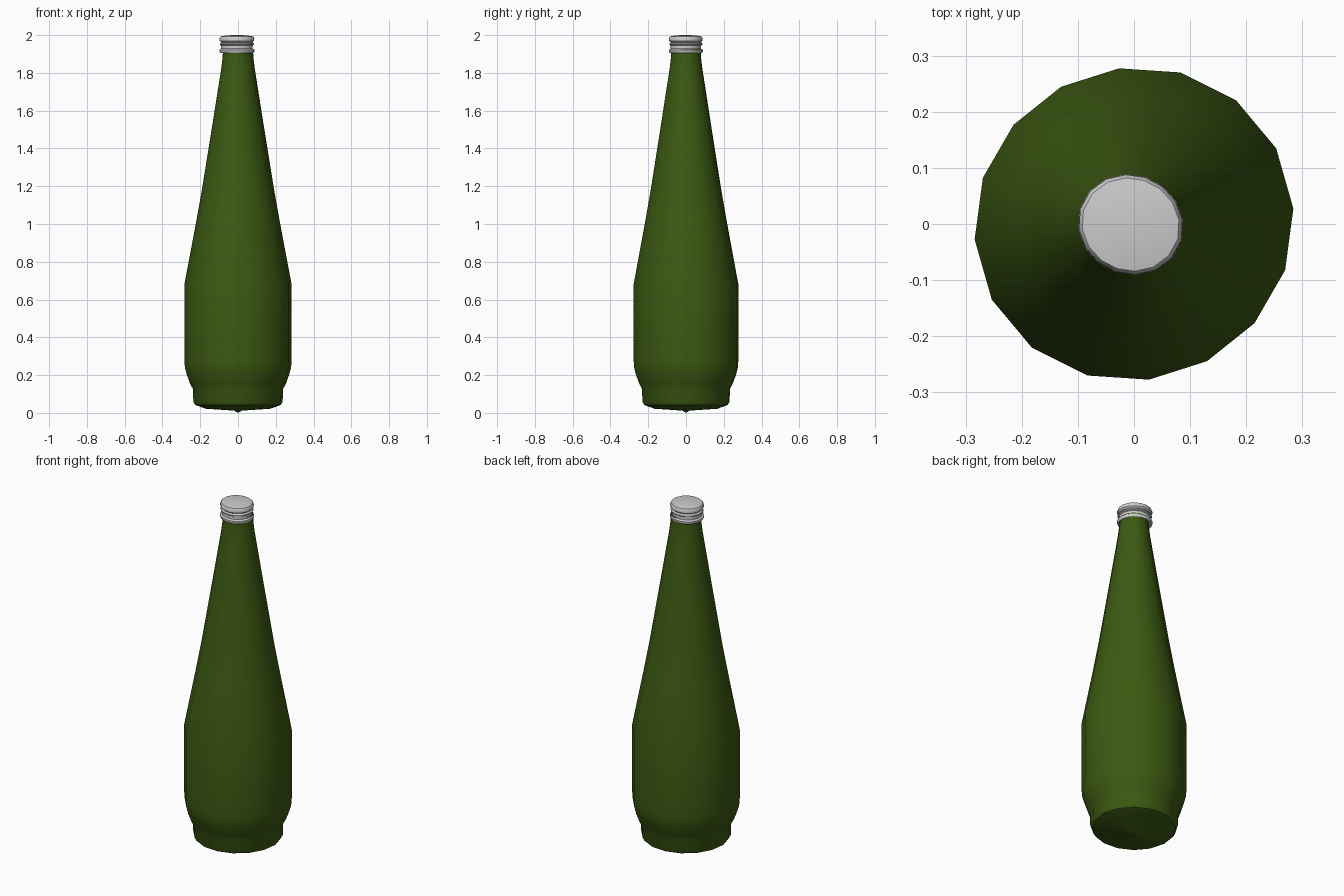
import bpy, bmesh, math

if "Cube" in bpy.data.objects:
    bpy.data.objects.remove(bpy.data.objects["Cube"])

SIDES = 16


def material(name, rgb):
    m = bpy.data.materials.new(name)
    m.diffuse_color = (*rgb, 1)
    m.use_nodes = True
    m.node_tree.nodes["Principled BSDF"].inputs["Base Color"].default_value = m.diffuse_color
    return m


def lathe(name, profile, mat, start, stretch=1.0, axis=0.0, shift=(0, 0), angle=40):
    """Spin (radius, z) points into a slightly oval solid; a zero radius closes an end."""
    bm = bmesh.new()
    rings = []
    for r, z in profile:
        if r == 0:
            rings.append([bm.verts.new((shift[0], shift[1], z))] * SIDES)
            continue
        ring = []
        for i in range(SIDES):
            a = start + math.tau * i / SIDES
            rr = r * (1 + stretch * math.cos(2 * (a - axis)))
            ring.append(bm.verts.new((shift[0] + rr * math.cos(a), shift[1] + rr * math.sin(a), z)))
        rings.append(ring)
    for lo, hi in zip(rings, rings[1:]):
        for i in range(SIDES):
            j = (i + 1) % SIDES
            corners = list(dict.fromkeys((lo[i], lo[j], hi[j], hi[i])))
            bm.faces.new(corners)
    bmesh.ops.recalc_face_normals(bm, faces=bm.faces)
    mesh = bpy.data.meshes.new(name)
    bm.to_mesh(mesh)
    bm.free()
    mesh.materials.append(mat)
    ob = bpy.data.objects.new(name, mesh)
    bpy.context.collection.objects.link(ob)
    bpy.context.view_layer.objects.active = ob
    ob.select_set(True)
    bpy.ops.object.shade_smooth_by_angle(angle=math.radians(angle))
    ob.select_set(False)
    return ob


green = material("green glass", (0.045, 0.100, 0.006))
silver = material("silver metal", (0.60, 0.60, 0.60))

# Bottle: shallow domed base, foot band, shoulder, straight belly, long tapering neck
lathe("bottle", [
    (0, 0.0), (0.02, 0.012), (0.17, 0.022), (0.225, 0.042), (0.235, 0.06),
    (0.236, 0.125), (0.252, 0.155), (0.27, 0.205), (0.279, 0.24), (0.282, 0.28),
    (0.282, 0.68), (0.222, 1.0), (0.190, 1.18), (0.134, 1.53), (0.087, 1.83),
    (0.081, 1.88), (0.079, 1.93), (0, 1.93),
], green, math.radians(5.5), 0.018, math.radians(30))

# Screw cap: lower flange, groove, upper ridge and slightly domed lid
lathe("cap", [
    (0, 1.905), (0.087, 1.905), (0.092, 1.912), (0.092, 1.922), (0.082, 1.928),
    (0.082, 1.945), (0.089, 1.949), (0.089, 1.955), (0.081, 1.962), (0.090, 1.970),
    (0.091, 1.984), (0.085, 1.993), (0.05, 1.999), (0, 2.0),
], silver, math.radians(5.5), 0.035, math.radians(-25), (-0.006, -0.001))
